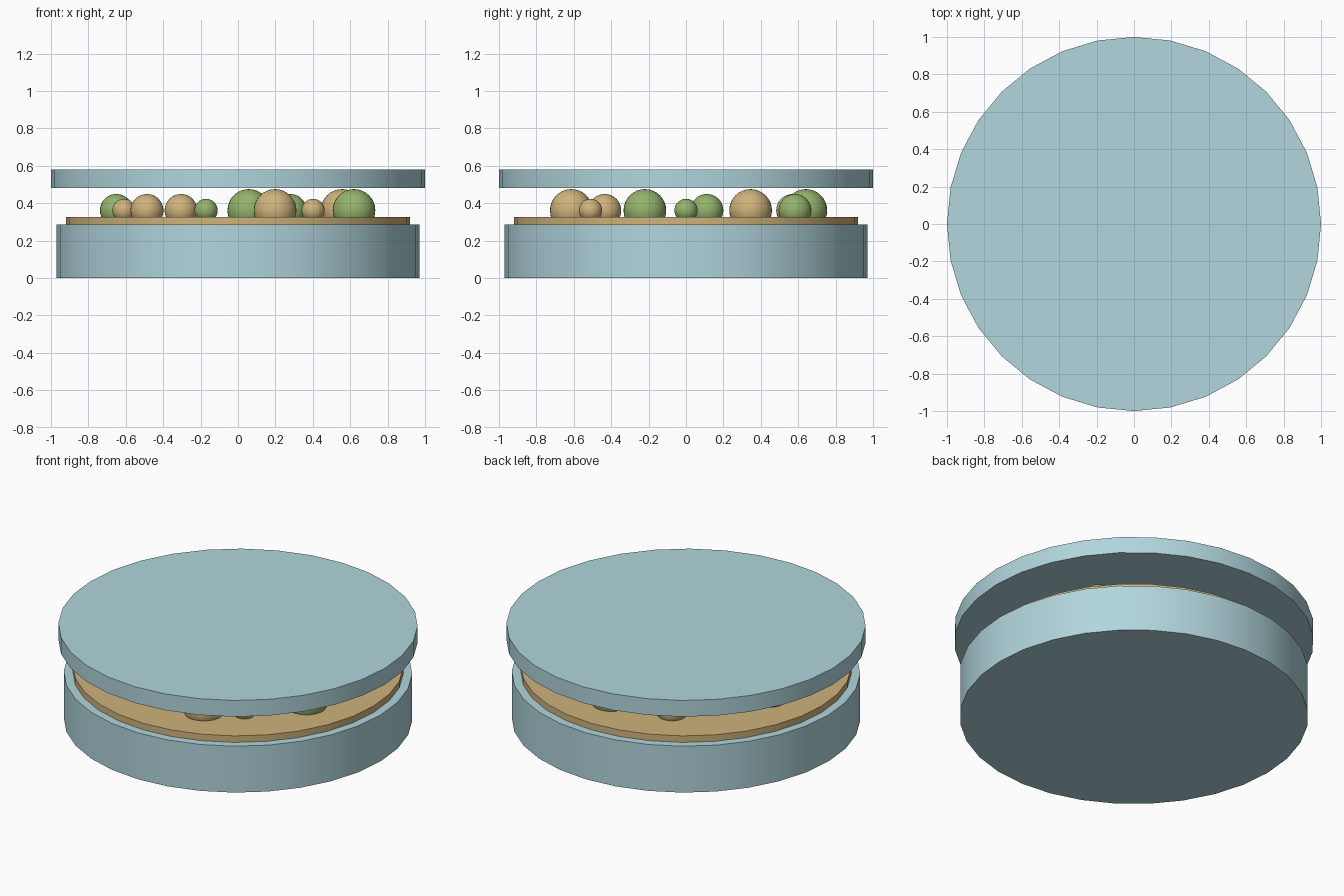
import bpy
import math

default = bpy.data.objects.get("Cube")
if default:
    bpy.data.objects.remove(default, do_unlink=True)


def material(name, colour):
    mat = bpy.data.materials.new(name)
    mat.use_nodes = True
    mat.diffuse_color = (*colour, 1)
    bsdf = next(n for n in mat.node_tree.nodes if n.type == 'BSDF_PRINCIPLED')
    bsdf.inputs["Base Color"].default_value = (*colour, 1)
    return mat


blue = material("pale_blue", (0.44, 0.67, 0.72))
tan = material("tan", (0.62, 0.45, 0.20))
green = material("leaf_green", (0.30, 0.45, 0.15))


def finish(name, mat):
    obj = bpy.context.object
    obj.name = name
    obj.data.materials.append(mat)
    bpy.ops.object.shade_smooth_by_angle(angle=math.radians(30))


def disc(name, radius, bottom, top, mat):
    bpy.ops.mesh.primitive_cylinder_add(
        vertices=32, radius=radius, depth=top - bottom,
        location=(0, 0, (bottom + top) / 2))
    finish(name, mat)


# Dish, filling and floating lid
disc("dish_base", 0.97, 0, 0.285, blue)
disc("filling", 0.92, 0.24, 0.325, tan)
disc("lid", 1.0, 0.48, 0.58, blue)

# Balls in a ring, spaced by the golden angle, cycling size and colour
sizes = (0.062, 0.088, 0.114)
for i in range(12):
    angle = -math.radians(137.5) * i
    bpy.ops.mesh.primitive_uv_sphere_add(
        segments=32, ring_count=16, radius=sizes[i % 3],
        location=(0.66 * math.cos(angle), 0.643 * math.sin(angle), 0.361))
    finish(f"ball_{i + 1}", tan if i % 2 else green)
